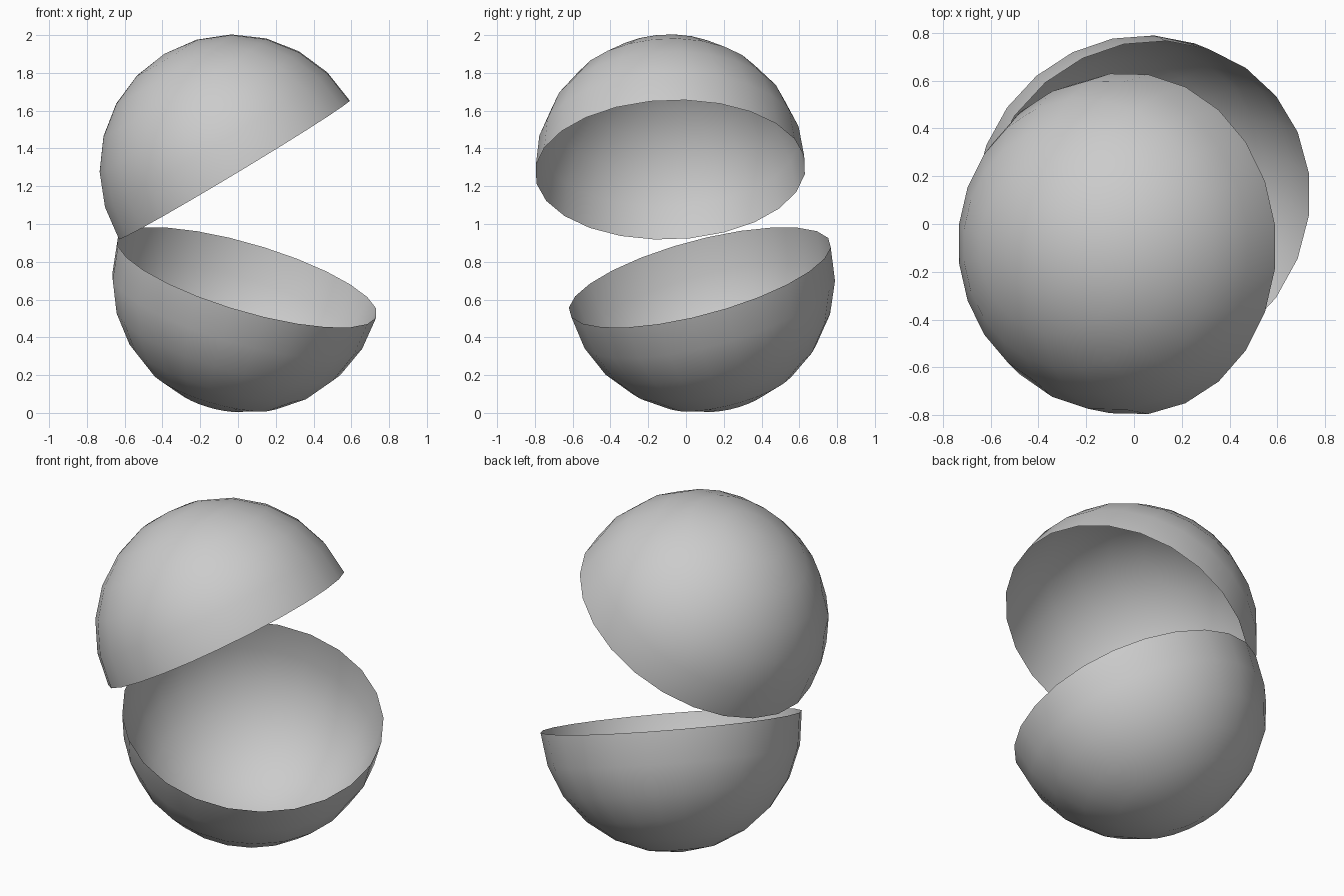
import bpy, bmesh, math
from mathutils import Matrix, Vector

cube = bpy.data.objects.get("Cube")
if cube:
    bpy.data.objects.remove(cube, do_unlink=True)

# Single plain grey for both shells
grey = bpy.data.materials.new("light_grey")
grey.use_nodes = True
colour = (0.6, 0.6, 0.6, 1)
grey.diffuse_color = colour
grey.node_tree.nodes["Principled BSDF"].inputs["Base Color"].default_value = colour

SEGMENTS = 24


def half_shell(name, centre, rim_normal, radius, keep):
    """Open hemisphere; keep is +1 for the side the rim normal points to, -1 for the other."""
    bm = bmesh.new()
    bmesh.ops.create_uvsphere(bm, u_segments=SEGMENTS, v_segments=SEGMENTS // 2, radius=radius)
    spare = [v for v in bm.verts if v.co.z * keep < -0.001]
    bmesh.ops.delete(bm, geom=spare, context='VERTS')
    for face in bm.faces:
        face.smooth = True

    # Tilt the rim plane, with a rim edge centred on the x side
    n = Vector(rim_normal).normalized()
    x = (Vector((1, 0, 0)) - n * n.x).normalized()
    tilt = Matrix((x, n.cross(x), n)).transposed().to_4x4()
    spin = Matrix.Rotation(math.pi / SEGMENTS, 4, 'Z')
    bm.transform(Matrix.Translation(centre) @ tilt @ spin)

    mesh = bpy.data.meshes.new(name)
    bm.to_mesh(mesh)
    bm.free()
    mesh.materials.append(grey)
    obj = bpy.data.objects.new(name, mesh)
    bpy.context.collection.objects.link(obj)
    return obj


# Upper dome, hinged open; lower bowl, tipped forward
half_shell("upper_shell", (-0.02, -0.083, 1.287), (-0.515, -0.03, 0.857), 0.717, 1)
half_shell("lower_shell", (0.048, 0.073, 0.717), (0.275, -0.25, 0.93), 0.717, -1)
